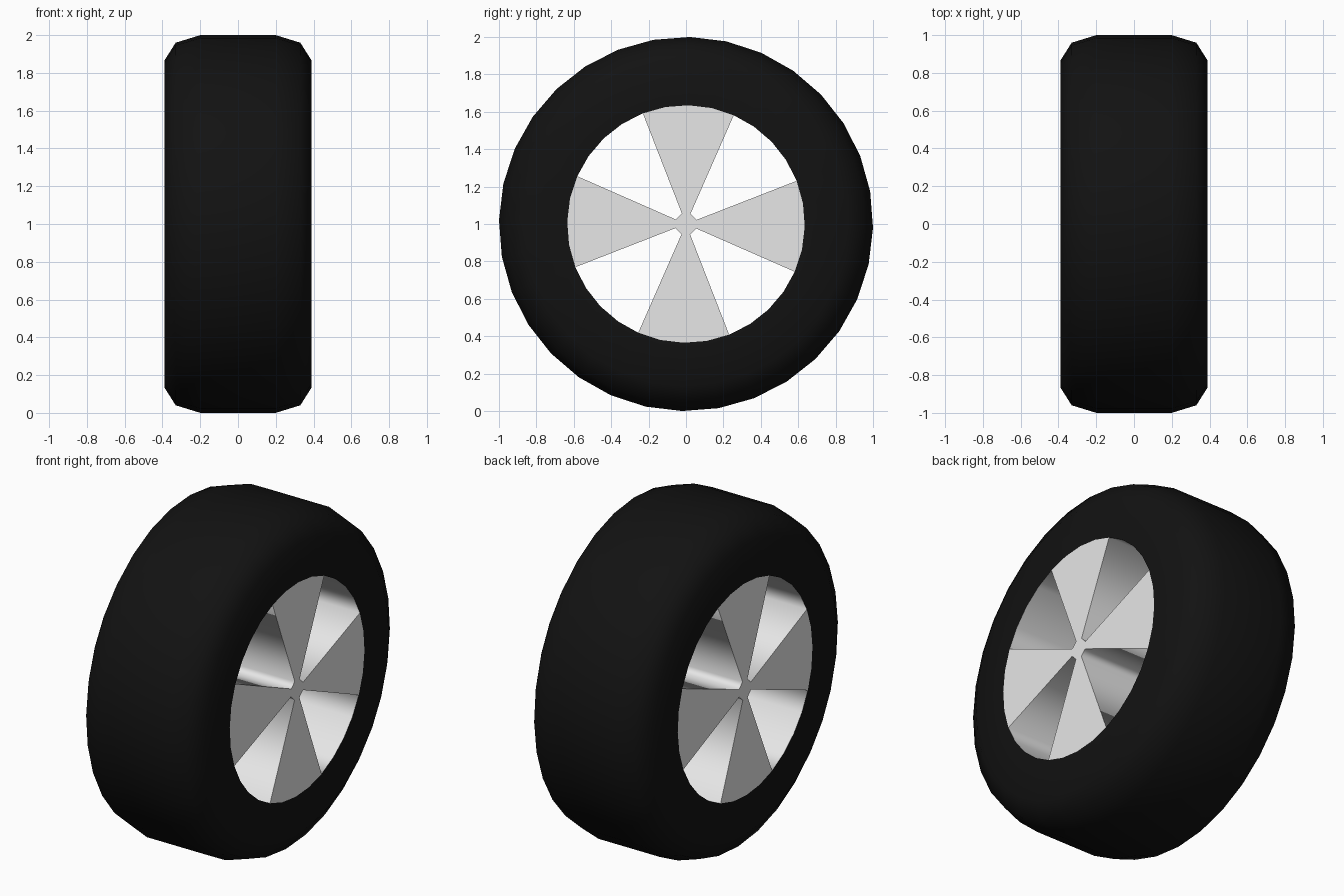
import bpy, bmesh
from math import sin, cos, radians

cube = bpy.data.objects.get("Cube")
if cube:
    bpy.data.objects.remove(cube)

SEGMENTS = 32
STEP = 360 / SEGMENTS
PHASE = 1.2
HALF_WIDTH = 0.39
RIM_RADIUS = 0.635
HUB_RADIUS = 0.06


def material(name, colour, roughness):
    mat = bpy.data.materials.new(name)
    mat.use_nodes = True
    mat.diffuse_color = colour
    bsdf = mat.node_tree.nodes["Principled BSDF"]
    bsdf.inputs["Base Color"].default_value = colour
    bsdf.inputs["Roughness"].default_value = roughness
    return mat


def point(x, radius, step):
    """Point around the axle; steps run clockwise from the top."""
    a = radians(step * STEP + PHASE)
    return (x, radius * sin(a), 1 + radius * cos(a))


def finish(bm, name, mat):
    bmesh.ops.remove_doubles(bm, verts=bm.verts, dist=0.0005)
    for face in bm.faces:
        face.smooth = True
    mesh = bpy.data.meshes.new(name)
    bm.to_mesh(mesh)
    bm.free()
    mesh.materials.append(mat)
    obj = bpy.data.objects.new(name, mesh)
    bpy.context.collection.objects.link(obj)
    return obj


def add_face(bm, coords):
    bm.faces.new([bm.verts.new(c) for c in coords])


rubber = material("black_rubber", (0.006, 0.006, 0.006, 1), 0.8)
metal = material("light_grey_metal", (0.8, 0.8, 0.8, 1), 0.5)

# Tyre: half profile mirrored, then turned around the axle
half = [(0.2, 1.0), (0.33, 0.96), (HALF_WIDTH, 0.865), (HALF_WIDTH, RIM_RADIUS)]
profile = [(-x, r) for x, r in reversed(half)] + half
bm = bmesh.new()
for i in range(SEGMENTS):
    for (xa, ra), (xb, rb) in zip(profile, profile[1:]):
        add_face(bm, [point(xa, ra, i), point(xb, rb, i),
                      point(xb, rb, i + 1), point(xa, ra, i + 1)])
finish(bm, "tyre", rubber)


# Wheel: four full-depth wedge spokes with open gaps between them
def sector(start):
    """Outline of a four-segment wedge, from rim to hub."""
    rim = [(RIM_RADIUS, start + k) for k in range(5)]
    return rim + [(HUB_RADIUS, start + 4), (HUB_RADIUS, start)]


bm = bmesh.new()
hub = [(HUB_RADIUS, 2 + 4 * k) for k in range(8)]
spokes = [sector(8 * k - 2) for k in range(4)]
for outline in spokes + [hub]:
    add_face(bm, [point(HALF_WIDTH, r, s) for r, s in reversed(outline)])
    add_face(bm, [point(-HALF_WIDTH, r, s) for r, s in outline])

# Gap walls: spoke sides, rim barrel and hub side
for k in range(4):
    gap = sector(8 * k + 2)
    for a, b in zip(gap, gap[1:] + gap[:1]):
        add_face(bm, [point(-HALF_WIDTH, *a), point(-HALF_WIDTH, *b),
                      point(HALF_WIDTH, *b), point(HALF_WIDTH, *a)])
bmesh.ops.remove_doubles(bm, verts=bm.verts, dist=0.0005)

# Keep the face outlines crisp while the gap walls blend
for edge in bm.edges:
    a, b = (v.co for v in edge.verts)
    edge.smooth = abs(a.x - b.x) > 0.1
finish(bm, "wheel_spokes", metal)
